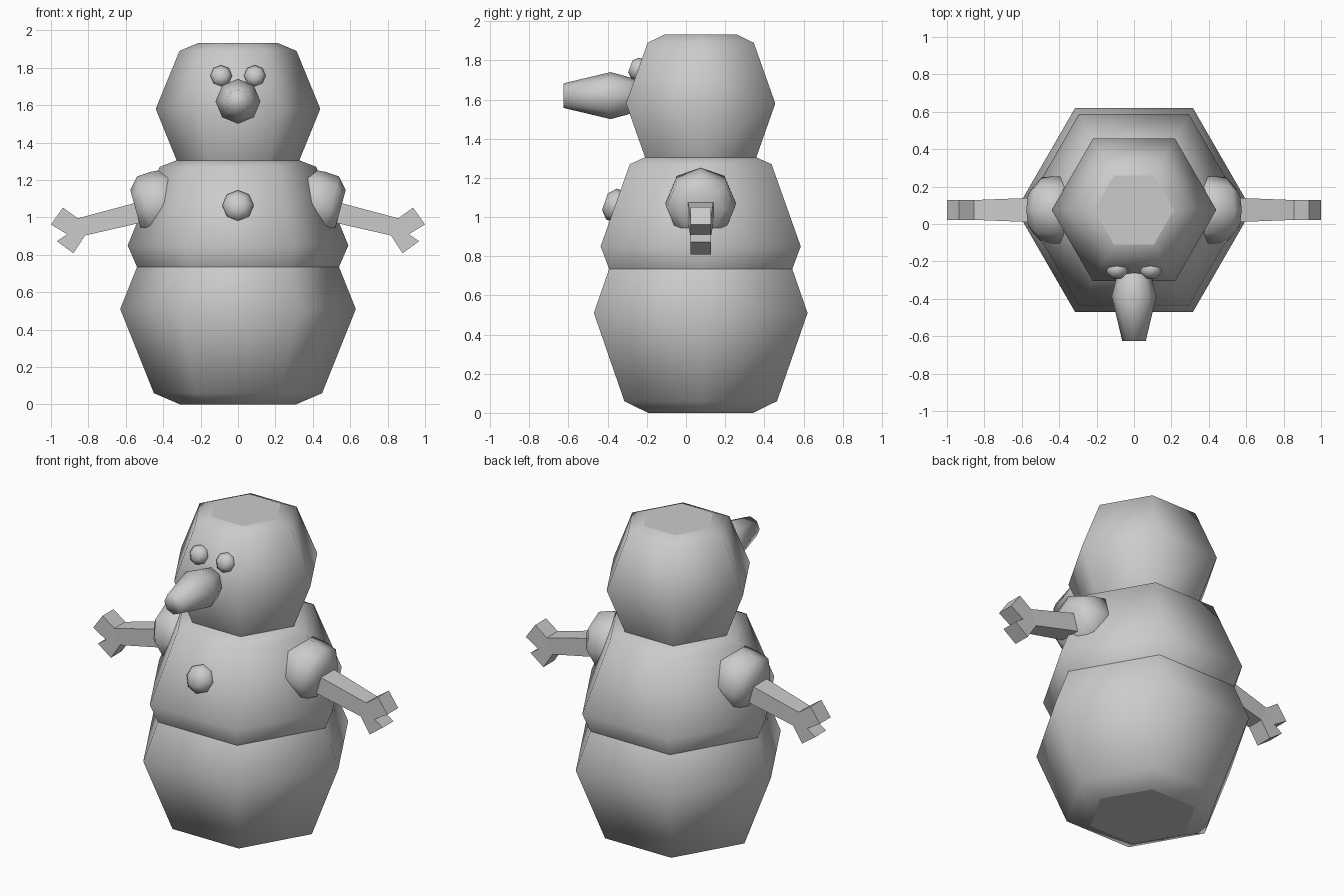
import bpy, bmesh, math
from mathutils import Vector

if "Cube" in bpy.data.objects:
    bpy.data.objects.remove(bpy.data.objects["Cube"])

CY = 0.075  # y of the body axis


def finish(name, bm):
    bmesh.ops.recalc_face_normals(bm, faces=bm.faces)
    mesh = bpy.data.meshes.new(name)
    bm.to_mesh(mesh)
    bm.free()
    ob = bpy.data.objects.new(name, mesh)
    bpy.context.collection.objects.link(ob)
    return ob


def lathe(name, profile, sides, origin, axis, u, caps=(True, True), smooth_caps=False):
    """Turn (distance along axis, radius) points around an axis; u is the first corner."""
    bm = bmesh.new()
    o, d, u = Vector(origin), Vector(axis).normalized(), Vector(u)
    v = d.cross(u)
    angles = [2 * math.pi * i / sides for i in range(sides)]
    rings = [[bm.verts.new(o + d * t + (u * math.cos(a) + v * math.sin(a)) * r)
              for a in angles] for t, r in profile]
    for low, high in zip(rings, rings[1:]):
        for i in range(sides):
            j = (i + 1) % sides
            bm.faces.new((low[i], low[j], high[j], high[i])).smooth = True
    for ring, wanted in ((rings[0][::-1], caps[0]), (rings[-1], caps[1])):
        if wanted:
            bm.faces.new(ring).smooth = smooth_caps
    return finish(name, bm)


def arm(name, side):
    """Tapered square arm ending in a forked hand."""
    bm = bmesh.new()
    root = [(0.49, 0.978, 0.067), (0.49, 1.093, 0.067)]
    hand = [(0.856, 0.995), (0.936, 1.052), (1.0, 0.962), (0.914, 0.91),
            (0.968, 0.872), (0.88, 0.808), (0.818, 0.903)]
    outline = root + [(x, z, 0.053) for x, z in hand]
    front, back = ([bm.verts.new((side * x, CY + s * h, z)) for x, z, h in outline]
                   for s in (-1, 1))
    for layer in (front, back):
        bm.faces.new((layer[0], layer[1], layer[2], layer[8]))
        bm.faces.new(layer[2:])
    for i in range(9):
        j = (i + 1) % 9
        bm.faces.new((front[i], front[j], back[j], back[i]))
    return finish(name, bm)


# Six-sided stacked body
for name, profile, caps in (
        ("lower_body", [(0, 0.31), (0.06, 0.45), (0.51, 0.63), (0.735, 0.54)], (True, False)),
        ("middle_body", [(0.735, 0.54), (0.85, 0.59), (1.27, 0.418), (1.305, 0.328)], (False, False)),
        ("head", [(1.305, 0.328), (1.58, 0.44), (1.89, 0.313), (1.932, 0.213)], (False, True))):
    lathe(name, profile, 6, (0, CY, 0), (0, 0, 1), (1, 0, 0), caps)

# Nose
lathe("nose", [(-0.2, 0.07), (-0.015, 0.12), (0.225, 0.063)], 8,
      (0, -0.4, 1.62), (0, -1, 0), (1, 0, 0), smooth_caps=True)

# Chest button, leaning with the body wall
lathe("button", [(-0.04, 0.083), (0.02, 0.083), (0.055, 0.045)], 8,
      (0, -0.362, 1.06), (0, -0.945, 0.33), (1, 0, 0), smooth_caps=True)

# Eyes, shoulders and arms on both sides
for label, s in (("left", -1), ("right", 1)):
    lathe(label + "_eye", [(-0.03, 0.057), (0.015, 0.057), (0.042, 0.032)], 8,
          (s * 0.09, -0.245, 1.755), (0, -0.94, 0.34), (1, 0, 0), smooth_caps=True)
    lathe(label + "_shoulder", [(-0.1, 0.17), (0.0, 0.18), (0.076, 0.175), (0.13, 0.115)], 8,
          (s * 0.42, CY, 1.07), (s * 0.96, 0, -0.265), (0, 1, 0), smooth_caps=True)
    arm(label + "_arm", s)
